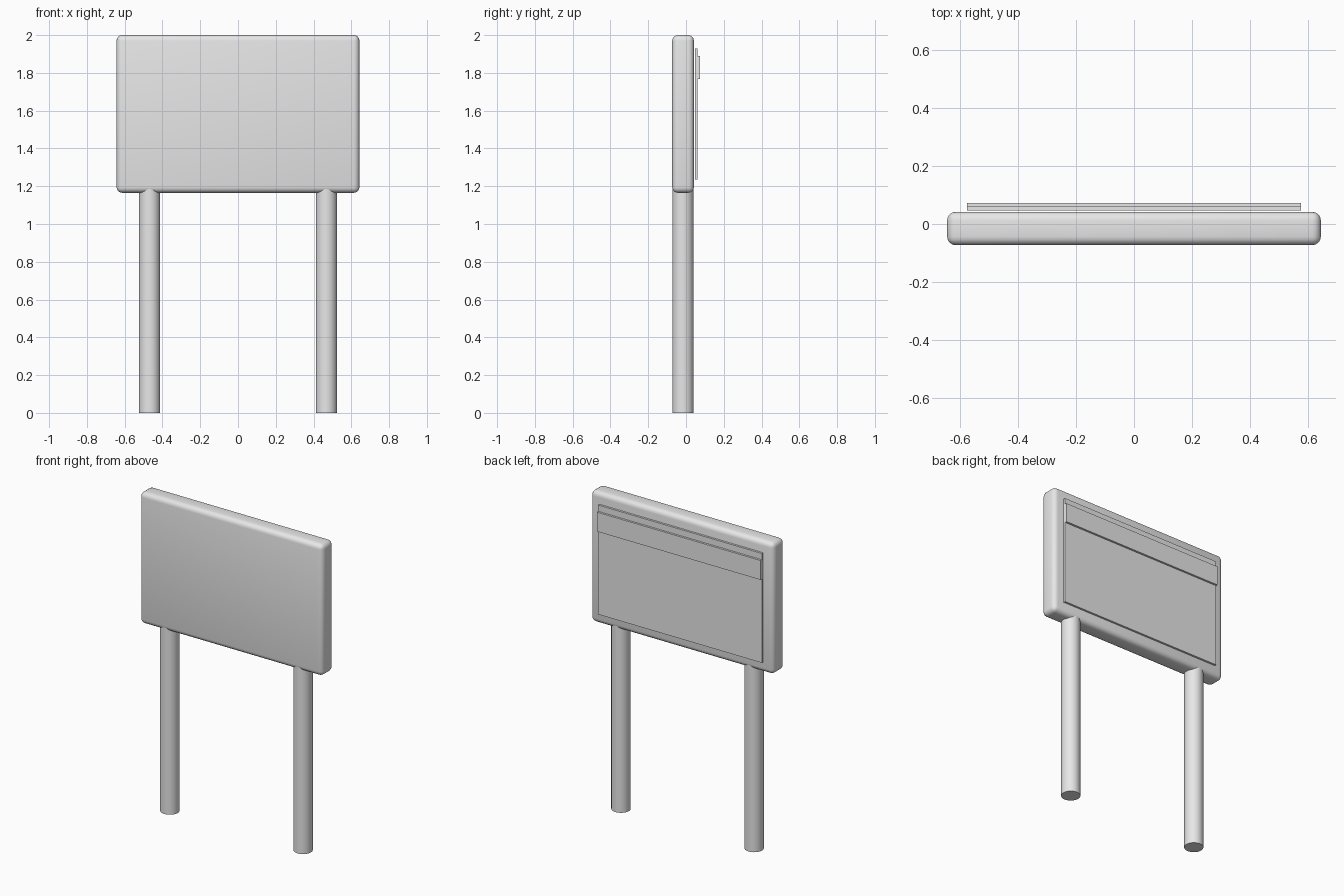
import bpy
import math

if "Cube" in bpy.data.objects:
    bpy.data.objects.remove(bpy.data.objects["Cube"])

grey = bpy.data.materials.new("plain_grey")
grey.diffuse_color = (0.8, 0.8, 0.8, 1)
grey.use_nodes = True
grey.node_tree.nodes["Principled BSDF"].inputs["Base Color"].default_value = grey.diffuse_color


def finish(obj, name, bevel=0, segments=3):
    """Name, colour, round and smooth a part."""
    obj.name = name
    obj.data.materials.append(grey)
    if bevel:
        mod = obj.modifiers.new("rounding", "BEVEL")
        mod.width = bevel
        mod.segments = segments
        mod.limit_method = "ANGLE"
        bpy.ops.object.modifier_apply(modifier=mod.name)
    bpy.ops.object.shade_smooth_by_angle(angle=math.radians(35))
    return obj


def box(name, x, y, z, bevel=0, segments=3):
    """Box from (min, max) ranges on each axis."""
    ranges = (x, y, z)
    bpy.ops.mesh.primitive_cube_add(size=1, location=[(a + b) / 2 for a, b in ranges])
    obj = bpy.context.object
    obj.scale = [b - a for a, b in ranges]
    bpy.ops.object.transform_apply(location=False, rotation=False, scale=True)
    return finish(obj, name, bevel, segments)


# Rounded sign board
box("sign_board", (-0.643, 0.643), (-0.073, 0.042), (1.165, 2.0), 0.03, 4)

# Thin panel on the back and the raised strip across its top
box("back_panel", (-0.575, 0.575), (0.047, 0.060), (1.235, 1.93))
box("header_strip", (-0.575, 0.575), (0.060, 0.073), (1.767, 1.89))

# Two round posts ending just inside the board
for side, label in ((-1, "left_post"), (1, "right_post")):
    bpy.ops.mesh.primitive_cylinder_add(
        vertices=32, radius=0.056, depth=1.21,
        location=(side * 0.468, -0.0155, 0.605))
    finish(bpy.context.object, label)
